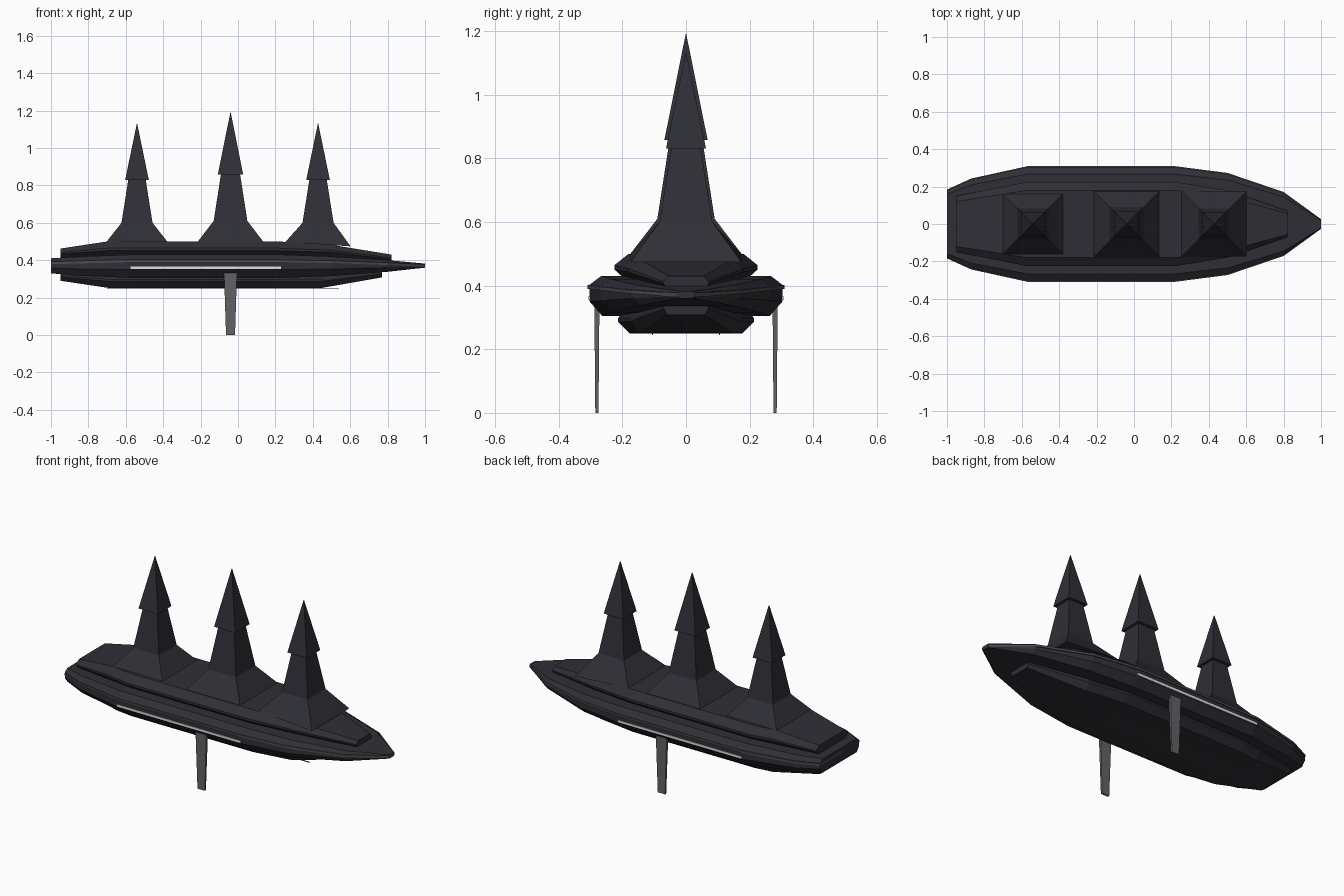
import bpy, bmesh

if "Cube" in bpy.data.objects:
    bpy.data.objects.remove(bpy.data.objects["Cube"])


def material(name, rgb):
    m = bpy.data.materials.new(name)
    m.diffuse_color = (*rgb, 1)
    m.use_nodes = True
    m.node_tree.nodes["Principled BSDF"].inputs["Base Color"].default_value = m.diffuse_color
    return m


HULL = material("charcoal", (0.028, 0.028, 0.037))
TRIM = material("rail grey", (0.075, 0.072, 0.078))
STRUT = material("strut grey", (0.125, 0.12, 0.13))
GLOW = material("pale strip", (0.75, 0.75, 0.75))


def loft(name, rings, mat):
    """Skin a list of equal-length closed rings and cap both ends."""
    bm = bmesh.new()
    loops = [[bm.verts.new(p) for p in ring] for ring in rings]
    n = len(loops[0])
    for a, b in zip(loops, loops[1:]):
        for i in range(n):
            j = (i + 1) % n
            bm.faces.new((a[i], a[j], b[j], b[i]))
    bm.faces.new(loops[0])
    bm.faces.new(loops[-1])
    bmesh.ops.recalc_face_normals(bm, faces=bm.faces)
    me = bpy.data.meshes.new(name)
    bm.to_mesh(me)
    bm.free()
    me.materials.append(mat)
    ob = bpy.data.objects.new(name, me)
    bpy.context.collection.objects.link(ob)
    return ob


def hull(name, stations, section, mat):
    """Stations are (x, half width, bottom, top); section is the right half as fractions."""
    rings = []
    for x, w, zb, zt in stations:
        half = [(w * u, zb + (zt - zb) * v) for u, v in section]
        full = half + [(-y, z) for y, z in reversed(half)]
        rings.append([(x, y, z) for y, z in full])
    return loft(name, rings, mat)


def square(cx, cy, hx, hy, z, tilt=0):
    return [(cx + sx * hx, cy + sy * hy, z + tilt * sx)
            for sx, sy in ((-1, -1), (1, -1), (1, 1), (-1, 1))]


def box(name, x0, x1, y, hy, z0, z1, mat):
    cx, hx = (x0 + x1) / 2, (x1 - x0) / 2
    return loft(name, [square(cx, y, hx, hy, z0), square(cx, y, hx, hy, z1)], mat)


# Main hull with blunt stern and pointed bow
hull("main_hull", [
    (-1.0, 0.18, 0.33, 0.41), (-0.87, 0.238, 0.318, 0.418),
    (-0.57, 0.303, 0.305, 0.43), (0.22, 0.303, 0.305, 0.43),
    (0.5, 0.267, 0.315, 0.42), (0.8, 0.165, 0.338, 0.40),
    (1.0, 0.024, 0.36, 0.382)],
    [(0.87, 0), (1, 0.36), (1, 0.78), (0.88, 1)], HULL)

# Rail running around the hull's widest line
hull("side_rail", [
    (-1.0, 0.184, 0.378, 0.390), (-0.87, 0.243, 0.382, 0.394),
    (-0.57, 0.309, 0.390, 0.402), (0.22, 0.309, 0.390, 0.402),
    (0.5, 0.273, 0.385, 0.397), (0.8, 0.171, 0.374, 0.386),
    (1.0, 0.026, 0.364, 0.376)],
    [(1, 0), (1, 1)], TRIM)

# Raised deck above and keel block below
hull("upper_deck", [
    (-0.95, 0.15, 0.41, 0.462), (-0.7, 0.2, 0.41, 0.50),
    (-0.57, 0.225, 0.41, 0.50), (0.22, 0.225, 0.41, 0.50),
    (0.5, 0.18, 0.41, 0.482), (0.82, 0.07, 0.385, 0.43)],
    [(0.8, 0), (1, 0.45), (1, 0.6), (0.8, 1)], HULL)
hull("keel_block", [
    (-0.95, 0.135, 0.29, 0.335), (-0.68, 0.195, 0.25, 0.33),
    (-0.57, 0.213, 0.25, 0.33), (0.22, 0.213, 0.25, 0.33),
    (0.45, 0.175, 0.252, 0.33), (0.77, 0.07, 0.308, 0.35)],
    [(0.83, 0), (1, 0.45), (1, 0.6), (0.88, 1)], HULL)

# Three spires: flared base, tapered shaft, overhanging pointed cap
for label, x, base, tilt, neck, zn, shaft, zs, cap, top in (
        ("stern", -0.54, 0.163, 0, 0.083, 0.60, 0.045, 0.83, 0.063, 1.13),
        ("middle", -0.04, 0.176, 0, 0.09, 0.61, 0.05, 0.857, 0.068, 1.19),
        ("bow", 0.428, 0.174, -0.012, 0.083, 0.60, 0.045, 0.83, 0.063, 1.13)):
    loft(label + "_spire", [
        square(x, 0, base, base, 0.498 + tilt, tilt),
        square(x, 0, neck, neck, zn),
        square(x, 0, shaft, shaft, zs + 0.01)], HULL)
    loft(label + "_spire_cap", [
        square(x, 0, cap, cap, zs),
        square(x, 0, 0.001, 0.001, top)], HULL)

# Mirrored struts, pale side strips and thin lines under the keel
for side, s in (("right", -1), ("left", 1)):
    loft(side + "_strut", [
        square(-0.04, s * 0.28, 0.024, 0.005, 0),
        square(-0.04, s * 0.28, 0.035, 0.008, 0.34)], STRUT)
    box(side + "_strip", -0.575, 0.23, s * 0.303, 0.004, 0.354, 0.367, GLOW)
    box(side + "_keel_line", -0.7, 0.54, s * 0.105, 0.002, 0.245, 0.249, TRIM)
